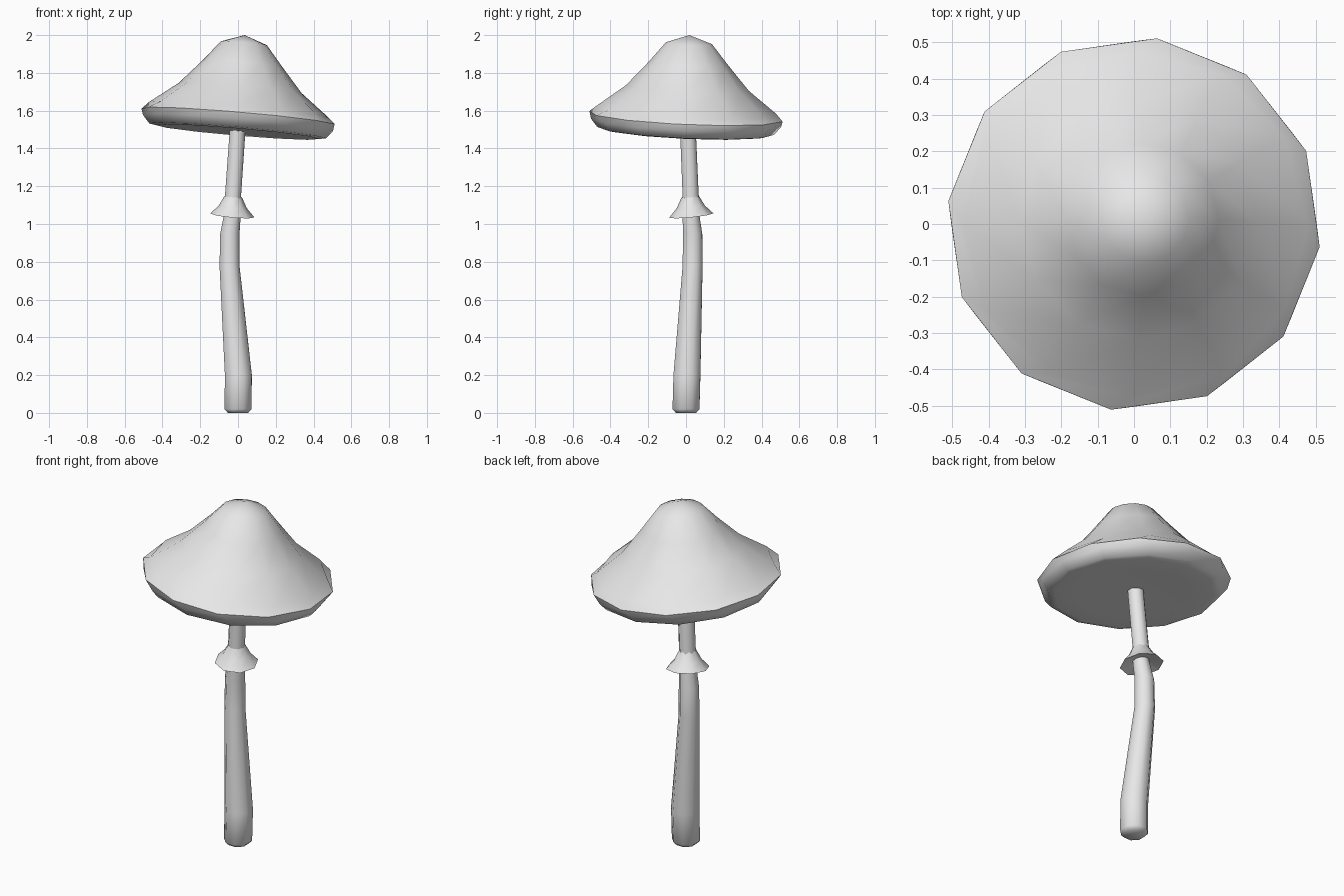
import bpy
import bmesh
from math import cos, sin, radians, tau

if "Cube" in bpy.data.objects:
    bpy.data.objects.remove(bpy.data.objects["Cube"])

grey = bpy.data.materials.new("pale_grey")
grey.use_nodes = True
colour = (0.8, 0.8, 0.8, 1)
grey.diffuse_color = colour
grey.node_tree.nodes["Principled BSDF"].inputs["Base Color"].default_value = colour


def loft(name, rings, sides, slope=(0, 0), angle=60):
    """Skin rings of (x, y, z, radius, turn); radius 0 makes a point."""
    bm = bmesh.new()
    loops = []
    for x, y, z, r, turn in rings:
        loop = []
        for i in range(sides if r else 1):
            a = tau * i / sides + radians(turn)
            dx, dy = r * cos(a), r * sin(a)
            loop.append(bm.verts.new((x + dx, y + dy, z + dx * slope[0] + dy * slope[1])))
        loops.append(loop)
    for low, high in zip(loops, loops[1:]):
        for i in range(sides):
            j = (i + 1) % sides
            quad = [low[i % len(low)], low[j % len(low)], high[j % len(high)], high[i % len(high)]]
            bm.faces.new(list(dict.fromkeys(quad)))
    bmesh.ops.recalc_face_normals(bm, faces=bm.faces)
    mesh = bpy.data.meshes.new(name)
    bm.to_mesh(mesh)
    bm.free()
    mesh.materials.append(grey)
    obj = bpy.data.objects.new(name, mesh)
    bpy.context.collection.objects.link(obj)
    bpy.ops.object.select_all(action="DESELECT")
    obj.select_set(True)
    bpy.context.view_layer.objects.active = obj
    bpy.ops.object.shade_smooth_by_angle(angle=radians(angle))
    return obj


# Bent stem, thicker toward the foot
loft("stem", [
    (0, 0, 0, 0, 0),
    (0, 0, 0, 0.058, 22),
    (0, 0, 0.02, 0.077, 22),
    (0.002, 0.005, 0.2, 0.077, 22),
    (-0.045, 0.035, 0.78, 0.057, 22),
    (-0.043, 0.035, 0.95, 0.055, 22),
    (-0.028, 0.025, 1.06, 0.047, 22),
    (-0.027, 0.025, 1.14, 0.046, 22),
    (-0.002, 0.01, 1.5, 0.045, 22),
], 8)

# Flared collar around the stem
loft("collar", [
    (-0.028, 0.025, 1.065, 0.044, 0),
    (-0.03, 0.028, 1.045, 0.117, 0),
    (-0.028, 0.025, 1.09, 0.075, 0),
    (-0.025, 0.022, 1.145, 0.046, 0),
], 8, (-0.09, 0.1))

# Tilted bell cap with a rounded rim and closed underside
loft("cap", [
    (0, 0, 1.492, 0, 0),
    (0, 0, 1.49, 0.3, 0),
    (-0.003, -0.002, 1.487, 0.43, 0),
    (-0.002, -0.002, 1.493, 0.468, 0),
    (0, 0, 1.535, 0.503, 0),
    (0, 0, 1.57, 0.515, -7),
    (0.003, 0.002, 1.605, 0.475, 0),
    (0.012, 0.007, 1.72, 0.325, 0),
    (0.024, 0.013, 1.85, 0.21, 0),
    (0.031, 0.016, 1.957, 0.122, 0),
    (0.035, 0.018, 2.0, 0, 0),
], 12, (-0.085, -0.045))
